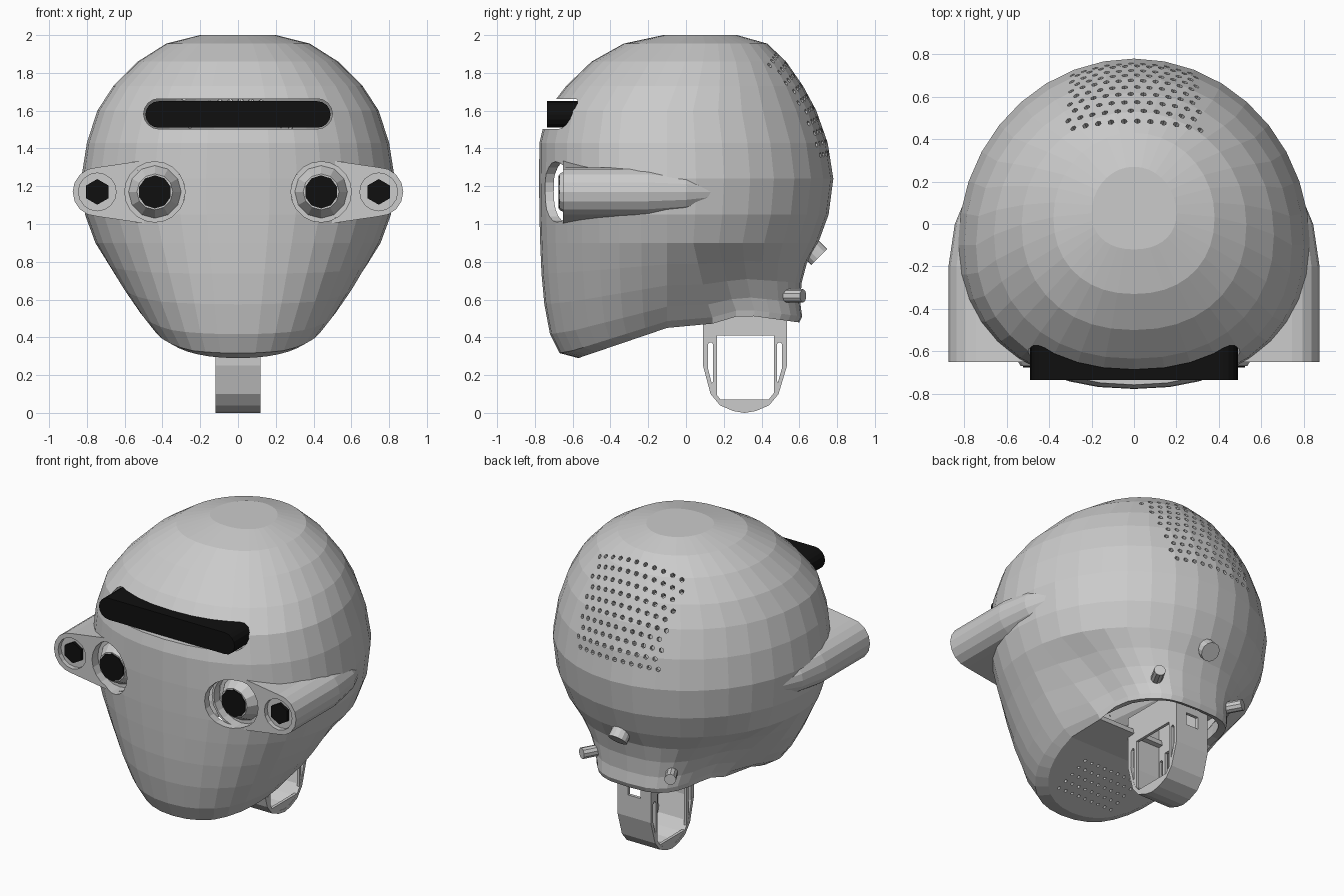
import bpy, bmesh
from math import sin, cos, pi, radians
from mathutils import Vector, Matrix

if "Cube" in bpy.data.objects:
    bpy.data.objects.remove(bpy.data.objects["Cube"])

black = bpy.data.materials.new("black")
black.diffuse_color = (0.005, 0.005, 0.005, 1)
black.use_nodes = True
black.node_tree.nodes["Principled BSDF"].inputs["Base Color"].default_value = black.diffuse_color


def finish(bm, name, mat=None):
    bmesh.ops.recalc_face_normals(bm, faces=bm.faces)
    me = bpy.data.meshes.new(name)
    bm.to_mesh(me)
    bm.free()
    ob = bpy.data.objects.new(name, me)
    bpy.context.collection.objects.link(ob)
    if mat:
        me.materials.append(mat)
    return ob


def loft(name, rings, mat=None):
    """Closed solid through a list of equal-length point rings."""
    bm = bmesh.new()
    vs = [[bm.verts.new(p) for p in r] for r in rings]
    n = len(vs[0])
    for a, b in zip(vs, vs[1:]):
        for i in range(n):
            bm.faces.new((a[i], a[(i + 1) % n], b[(i + 1) % n], b[i]))
    bm.faces.new(vs[0])
    bm.faces.new(vs[-1])
    return finish(bm, name, mat)


def rod(bm, p0, p1, r, n, r2=None):
    p0, p1 = Vector(p0), Vector(p1)
    d = p1 - p0
    m = Matrix.Translation((p0 + p1) / 2) @ d.to_track_quat('Z', 'Y').to_matrix().to_4x4()
    bmesh.ops.create_cone(bm, cap_ends=True, segments=n, radius1=r,
                          radius2=r if r2 is None else r2, depth=d.length, matrix=m)


def rod_object(name, p0, p1, r, n, mat=None, r2=None):
    bm = bmesh.new()
    rod(bm, p0, p1, r, n, r2)
    return finish(bm, name, mat)


def box(name, lo, hi):
    (x0, y0, z0), (x1, y1, z1) = lo, hi
    return loft(name, [[(x, y0, z0), (x, y1, z0), (x, y1, z1), (x, y0, z1)] for x in (x0, x1)])


def bake(ob):
    dg = bpy.context.evaluated_depsgraph_get()
    ob.data = bpy.data.meshes.new_from_object(ob.evaluated_get(dg))
    ob.modifiers.clear()


def cut(ob, cutters):
    for c in cutters:
        c.hide_render = True
        m = ob.modifiers.new("cut", 'BOOLEAN')
        m.operation, m.solver, m.object = 'DIFFERENCE', 'EXACT', c
    bake(ob)


def pill(xa, ra, xb, rb, z, y, n=8):
    """Outline around two circles, in the xz plane."""
    left = [(xa + ra * cos(a), y, z + ra * sin(a)) for a in [pi / 2 + pi * i / n for i in range(n + 1)]]
    right = [(xb + rb * cos(a), y, z + rb * sin(a)) for a in [-pi / 2 + pi * i / n for i in range(n + 1)]]
    return left + right


def flip(ring, s):
    return [(s * x, y, z) for x, y, z in ring]


# Helmet shell: egg-shaped rings, the lower ones following the jaw and neck line
N = 36
UPPER = [(2.0, -.12, .27, .2), (1.955, -.33, .43, .38), (1.86, -.50, .53, .53),
         (1.73, -.635, .62, .66), (1.6, -.735, .69, .745), (1.43, -.776, .75, .80),
         (1.24, -.778, .78, .83), (1.05, -.776, .755, .81), (.9, -.772, .70, .755)]
LOWER = [(.25, -.765, .64, .685), (.5, -.75, .612, .61), (.75, -.72, .605, .525),
         (.92, -.67, .615, .455), (1, -.57, .60, .40)]
JAW = [(-.9, .22), (-.6, .28), (-.1, .45), (.1, .46), (.3, .52), (.7, .465)]


def jaw(y):
    for (a, za), (b, zb) in zip(JAW, JAW[1:]):
        if y <= b:
            return za + (zb - za) * (y - a) / (b - a)
    return JAW[-1][1]


def ring(z, t, yf, yb, hw):
    ym = -.1 + .15 * max(0, (z - 1.6) / .4)
    pts = []
    for i in range(N):
        a = 2 * pi * i / N
        c, s = cos(a), sin(a)
        e = 2 / (2.2 if c > 0 else 2 + 1.3 * t)
        cy = abs(c) ** e
        y = ym + (yf - ym) * cy if c > 0 else ym + (yb - ym) * cy
        k = min(1, max(0, (y - ym) / .35))
        w = hw + (.38 - hw) * k * k * (3 - 2 * k) * t
        x = w * abs(s) ** e * (1 if s > 0 else -1)
        pts.append((x, y, z - t * (z - jaw(y))))
    return pts


bm = bmesh.new()
rings = [ring(z, 0, f, b, w) for z, f, b, w in UPPER] + [ring(.9, t, f, b, w) for t, f, b, w in LOWER]
vs = [[bm.verts.new(p) for p in r] for r in rings]
for a, b in zip(vs, vs[1:]):
    for i in range(N):
        bm.faces.new((a[i], a[(i + 1) % N], b[(i + 1) % N], b[i]))
bm.faces.new(vs[0])
last = vs[-1]
bm.faces.new((last[0], last[1], last[-1]))
for i in range(1, 10):                      # chin underside, neck left open
    bm.faces.new((last[i], last[i + 1], last[N - i - 1], last[N - i]))
shell = finish(bm, "helmet_shell")
sol = shell.modifiers.new("wall", 'SOLIDIFY')
sol.thickness, sol.offset = .045, -1
bake(shell)

# Perforations at the back of the head and under the chin
bm = bmesh.new()
centre = Vector((0, 0, 1.2))
for j in range(10):
    el = radians(13 + 4.7 * j)
    for i in range(11):
        az = (i - 5 + .5 * (j % 2) - .25) * .073
        d = Vector((sin(az), cos(az) * cos(el), cos(az) * sin(el)))
        rod(bm, centre + d * .6, centre + d * .95, .0145, 6)
for j in range(5):
    for i in range(9):
        x, y = (i - 4) * .05, -.45 + .06 * j
        rod(bm, (x, y, .2), (x, y, .5), .01, 6)
holes = finish(bm, "perforation_cutter")
slot = loft("visor_cutter", [pill(-.42, .08, .42, .08, 1.583, y) for y in (-.9, -.5)])

# Side pods with eye sockets and outer lamps
EX, PX, EZ = .44, .745, 1.17
cutters = [holes, slot]
for s, side in ((-1, "left"), (1, "right")):
    pod = loft("side_pod_" + side, [flip(pill(xa, ra, xb, rb, EZ, y), s) for y, xa, ra, xb, rb in (
        (-.65, EX, .175, PX, .13), (-.2, .5, .13, PX, .13), (0, .6, .09, .735, .11), (.25, .6, .04, .7, .04))])
    socket = rod_object("socket_cutter_" + side, (s * EX, -.9, EZ), (s * EX, -.59, EZ), .16, 20)
    recess = rod_object("lamp_cutter_" + side, (s * PX, -.9, EZ), (s * PX, -.62, EZ), .1, 16)
    cut(pod, [socket, recess])
    cutters.append(socket)
    rod_object("eye_bezel_" + side, (s * EX, -.58, EZ), (s * EX, -.67, EZ), .145, 12, None, .095)
    rod_object("eye_lens_" + side, (s * EX, -.6, EZ), (s * EX, -.676, EZ), .088, 10, black)
    rod_object("lamp_lens_" + side, (s * PX, -.6, EZ), (s * PX, -.64, EZ), .068, 6, black)
    # small studs on the neck corners
    rod_object("neck_stud_" + side, (s * .27, .53, .62), (s * .32, .62, .62), .035, 10)
cut(shell, cutters)

# Visor strip and rear button
loft("visor", [pill(-.42, .07, .42, .07, 1.58, y) for y in (-.735, -.51)], black)
rod_object("rear_button", (0, .655, .875), (0, .705, .825), .06, 14)

# Neck bracket: curved band between two side plates with windows and slots
outer = [(.09, .6), (.09, .25), (.13, .1), (.18, .04), (.25, .01), (.31, 0),
         (.37, .01), (.44, .04), (.49, .1), (.535, .25), (.535, .6)]
inner = [(.312 + (y - .312) * .91, .02 + z * .967 if z < .6 else .6) for y, z in outer]
band = loft("bracket_band", [[(x, y, z) for y, z in outer + inner[::-1]] for x in (-.12, .12)])
cut(band, [box("band_notch_cutter", (-.045, .45, .39), (.045, .6, .47))])
for s, side in ((-1, "left"), (1, "right")):
    plate = loft("bracket_plate_" + side, [[(s * x, y, z) for y, z in outer] for x in (.1, .119)])
    lo, hi = sorted((s * .05, s * .2))
    tools = [box("window_cutter_" + side, (lo, .165, .07), (hi, .465, .41))]
    for k, y in enumerate((.13, .495)):
        p = pill(-.095, .014, .095, .014, 0, 0, 4)
        tools.append(loft(f"slot_cutter_{side}_{k}", [[(x, y + q[2], .265 + q[0]) for q in p] for x in (lo, hi)]))
    cut(plate, tools)

# Remove the used cutters
for ob in list(bpy.data.objects):
    if "cutter" in ob.name:
        bpy.data.objects.remove(ob)
